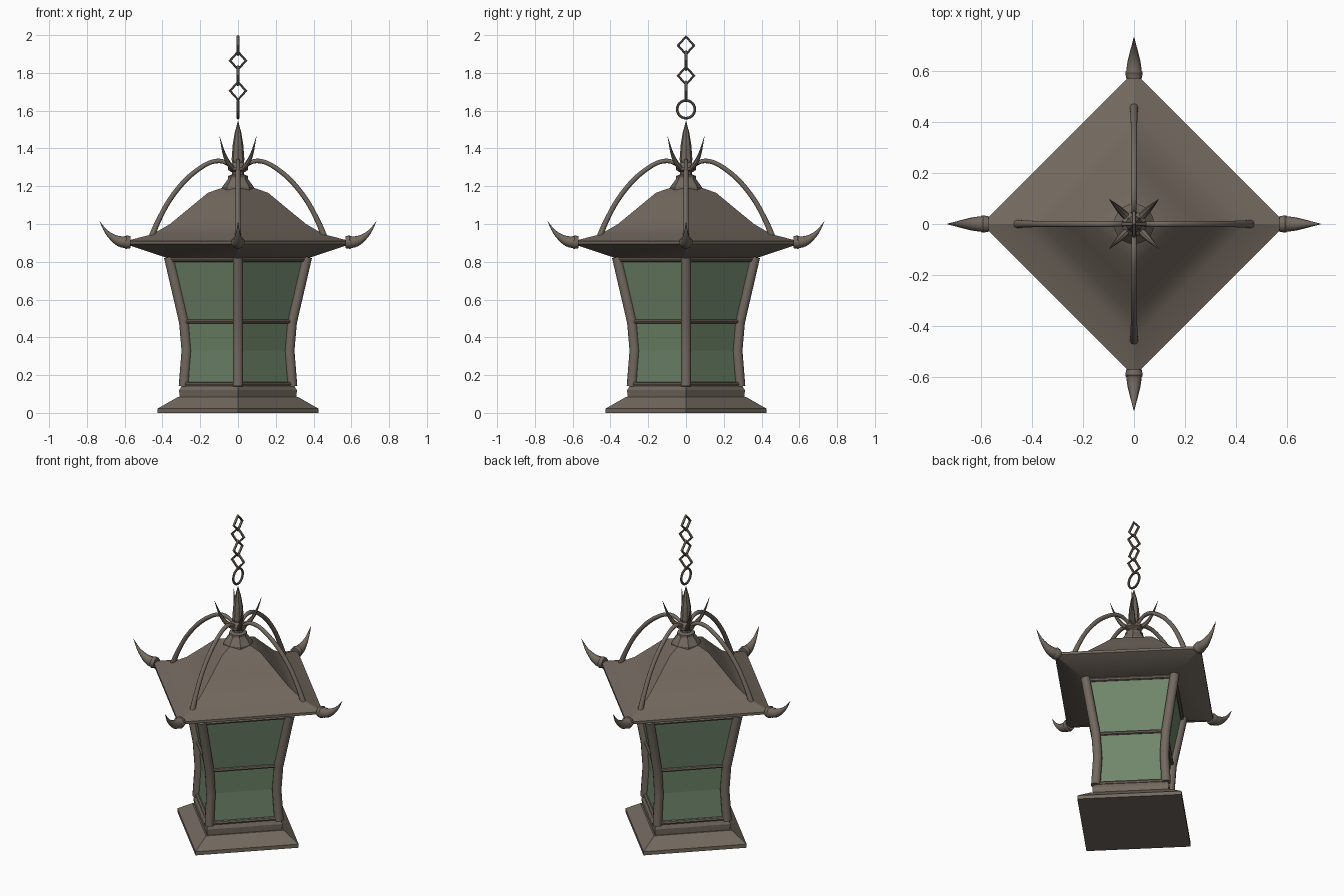
import bpy, bmesh, math
from mathutils import Vector

if "Cube" in bpy.data.objects:
    bpy.data.objects.remove(bpy.data.objects["Cube"])


def material(name, color):
    m = bpy.data.materials.new(name)
    m.diffuse_color = (*color, 1)
    m.use_nodes = True
    m.node_tree.nodes["Principled BSDF"].inputs["Base Color"].default_value = m.diffuse_color
    return m


METAL = material("weathered bronze", (0.170, 0.141, 0.114))
GLASS = material("green glass", (0.160, 0.242, 0.146))
UP = Vector((0, 0, 1))


def finish(name, bm, mat, smooth=None):
    bmesh.ops.recalc_face_normals(bm, faces=bm.faces)
    mesh = bpy.data.meshes.new(name)
    bm.to_mesh(mesh)
    bm.free()
    mesh.materials.append(mat)
    ob = bpy.data.objects.new(name, mesh)
    bpy.context.collection.objects.link(ob)
    if smooth:
        bpy.ops.object.select_all(action='DESELECT')
        ob.select_set(True)
        bpy.context.view_layer.objects.active = ob
        bpy.ops.object.shade_smooth_by_angle(angle=math.radians(smooth))
    return ob


def skin(bm, rings, closed=False):
    """Bridge successive vertex rings and cap the ends."""
    n = len(rings[0])
    pairs = list(zip(rings, rings[1:]))
    if closed:
        pairs.append((rings[-1], rings[0]))
    for a, b in pairs:
        for i in range(n):
            j = (i + 1) % n
            bm.faces.new((a[i], a[j], b[j], b[i]))
    if not closed:
        bm.faces.new(rings[0])
        bm.faces.new(rings[-1])


def loft(name, profile, sides=4, mat=METAL, smooth=None):
    """Stack of regular rings from (radius, height); four sides put corners on the axes."""
    bm = bmesh.new()
    rings = [[bm.verts.new((r * math.cos(math.tau * k / sides),
                            r * math.sin(math.tau * k / sides), z))
              for k in range(sides)] for r, z in profile]
    skin(bm, rings)
    return finish(name, bm, mat, smooth)


def tube(name, points, radii, normal, sides=10, closed=False, smooth=40):
    """Tube along a planar path whose plane has the given normal."""
    bm = bmesh.new()
    pts = [Vector(p) for p in points]
    normal = Vector(normal).normalized()
    n = len(pts)
    rings = []
    for i, p in enumerate(pts):
        a = pts[i - 1] if closed or i else p
        b = pts[(i + 1) % n] if closed or i < n - 1 else p
        side = (b - a).normalized().cross(normal)
        r = radii[i] if isinstance(radii, (list, tuple)) else radii
        rings.append([bm.verts.new(p + r * (math.cos(math.tau * k / sides) * side
                                            + math.sin(math.tau * k / sides) * normal))
                      for k in range(sides)])
    skin(bm, rings, closed)
    return finish(name, bm, METAL, smooth)


def radial(name, path, angle, **kw):
    """Tube from (radius, height, thickness) triples in a vertical plane."""
    c, s = math.cos(angle), math.sin(angle)
    return tube(name, [(r * c, r * s, z) for r, z, t in path],
                [t for r, z, t in path], (-s, c, 0), **kw)


def curve_through(path, steps=4):
    """Smooth interpolation between control triples."""
    v = [Vector(p) for p in path]
    v = [2 * v[0] - v[1]] + v + [2 * v[-1] - v[-2]]
    out = []
    for i in range(1, len(v) - 2):
        a, b, c, d = v[i - 1:i + 3]
        for k in range(steps):
            t = k / steps
            out.append(0.5 * (2 * b + (c - a) * t + (2 * a - 5 * b + 4 * c - d) * t ** 2
                              + (3 * b - a - 3 * c + d) * t ** 3))
    return out + [v[-2]]


# Stepped square base
loft("base_foot", [(0.425, 0), (0.425, 0.023), (0.32, 0.083), (0.30, 0.083)])
loft("base_plinth", [(0.308, 0.075), (0.312, 0.12), (0.298, 0.143)])

# Glass body follows the waist of the corner posts
body = [(0.287, 0.14), (0.272, 0.33), (0.285, 0.48), (0.365, 0.825)]
loft("glass_panes", [(r - 0.008, z) for r, z in body], mat=GLASS)

# Roof with sloping soffit, thin eave and swept top
loft("roof", [(0.20, 0.82), (0.38, 0.822), (0.595, 0.893), (0.595, 0.909),
              (0.45, 0.947), (0.36, 1.00), (0.26, 1.082), (0.16, 1.165),
              (0.075, 1.195)], smooth=25)

arch = curve_through([(0.455, 0.935, 0.017), (0.425, 1.01, 0.014), (0.36, 1.13, 0.013),
                      (0.27, 1.24, 0.013), (0.17, 1.315, 0.012), (0.10, 1.334, 0.012),
                      (0.05, 1.315, 0.010), (0.015, 1.275, 0.009)])
horn = curve_through([(0.582, 0.903, 0.033), (0.625, 0.908, 0.028), (0.665, 0.93, 0.018),
                      (0.70, 0.963, 0.009), (0.732, 1.013, 0.0006)])
thorn = curve_through([(0.015, 1.285, 0.015), (0.065, 1.315, 0.014),
                       (0.105, 1.375, 0.008), (0.138, 1.465, 0.0005)])

for q in range(4):
    ang = q * math.pi / 2
    # Corner posts, roof arches, eave horns and finial thorns
    radial("corner_post", [(r, z, 0.027) for r, z in body], ang, sides=12)
    radial("roof_arch", arch, ang)
    radial("eave_horn", horn, ang)
    radial("horn_collar", [(0.57, 0.904, 0.032), (0.592, 0.904, 0.036),
                           (0.60, 0.905, 0.031)], ang)
    radial("finial_thorn", thorn, ang + math.pi / 4, sides=8)
    # Horizontal bars across each pane
    for label, r, z, t in (("bottom_bar", 0.29, 0.152, 0.012),
                           ("middle_bar", 0.286, 0.483, 0.011),
                           ("top_bar", 0.36, 0.812, 0.012)):
        ends = [(r * math.cos(a), r * math.sin(a), z) for a in (ang, ang + math.pi / 2)]
        tube(label, ends, t, UP, sides=8)

# Faceted finial and spike
loft("finial_knob", [(0.07, 1.155), (0.084, 1.168), (0.084, 1.195), (0.052, 1.24),
                     (0.052, 1.255), (0.033, 1.262), (0.033, 1.275), (0.052, 1.285),
                     (0.052, 1.30), (0.03, 1.325)], sides=8)
loft("finial_spike", [(0.022, 1.30), (0.034, 1.34), (0.028, 1.42), (0.017, 1.485),
                      (0.001, 1.545)], sides=8)

# Hanging ring and chain of alternating diamond links
tube("hanging_ring", [(0, 0.047 * math.cos(math.tau * k / 24),
                       1.607 + 0.047 * math.sin(math.tau * k / 24)) for k in range(24)],
     0.007, (1, 0, 0), sides=8, closed=True)
for i in range(4):
    z = 1.705 + 0.08 * i
    across = Vector((1, 0, 0)) if i % 2 == 0 else Vector((0, 1, 0))
    link = [across * (0.042 * u) + UP * (z + 0.047 * w)
            for u, w in ((1, 0), (0, 1), (-1, 0), (0, -1))]
    tube("chain_link", link, 0.008, across.cross(UP), sides=8, closed=True)
